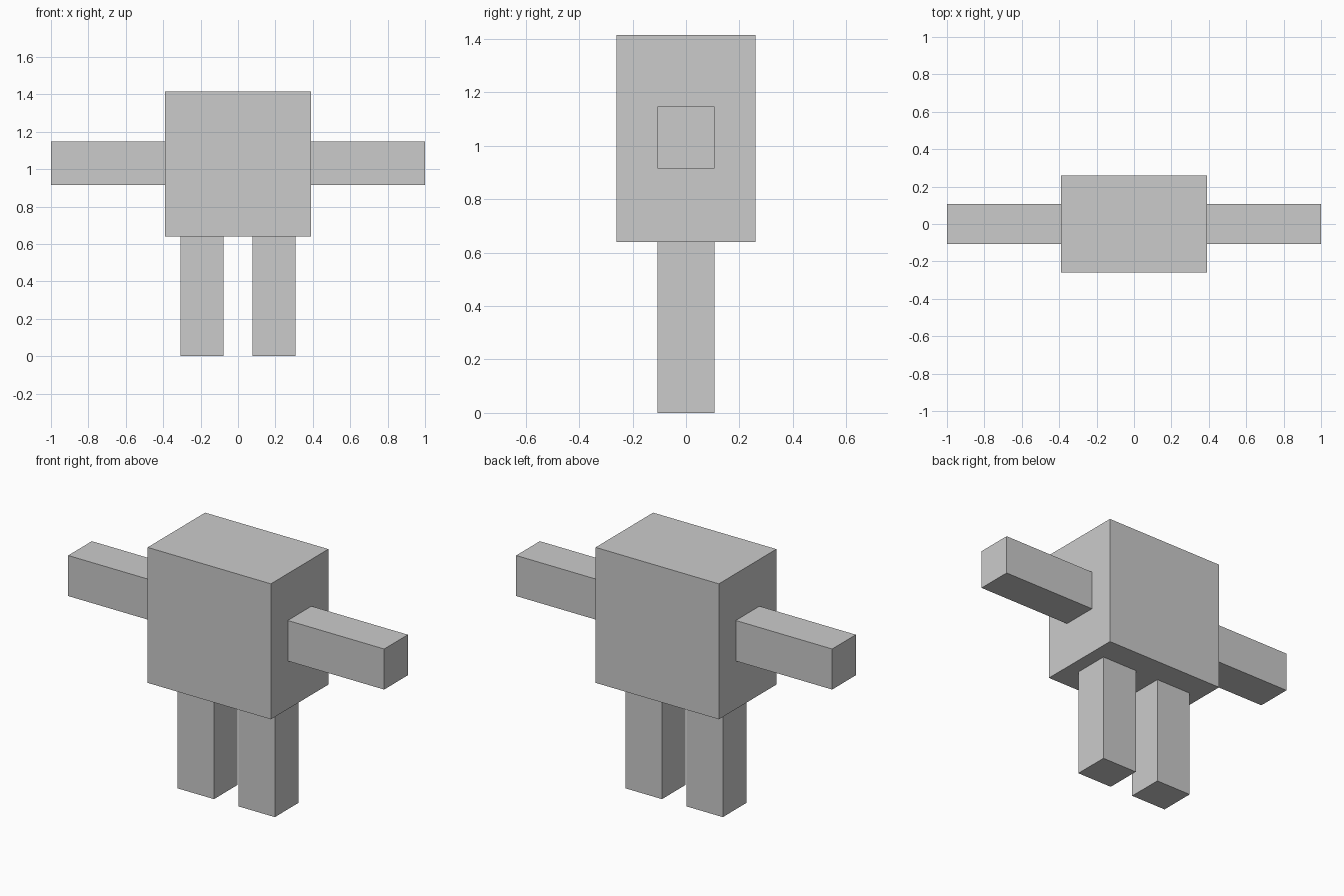
import bpy

if "Cube" in bpy.data.objects:
    bpy.data.objects.remove(bpy.data.objects["Cube"])

# One plain grey for the whole figure
grey = bpy.data.materials.new("plain_grey")
grey.diffuse_color = (0.6, 0.6, 0.6, 1.0)
grey.use_nodes = True
grey.node_tree.nodes["Principled BSDF"].inputs["Base Color"].default_value = grey.diffuse_color


def box(name, low, high):
    """Flat-faced box spanning two opposite corners."""
    centre = [(a + b) / 2 for a, b in zip(low, high)]
    size = [b - a for a, b in zip(low, high)]
    bpy.ops.mesh.primitive_cube_add(size=1, location=centre)
    part = bpy.context.object
    part.name = name
    part.scale = size
    bpy.ops.object.transform_apply(location=False, rotation=False, scale=True)
    part.data.materials.append(grey)
    return part


# Block body
box("body", (-0.39, -0.26, 0.64), (0.39, 0.26, 1.415))

# Arms and legs, one pair per side
for side, s in (("left", -1), ("right", 1)):
    for limb, x0, x1, z0, z1 in (("arm", 0.39, 1.0, 0.915, 1.147),
                                 ("leg", 0.077, 0.308, 0.0, 0.64)):
        xa, xb = sorted((s * x0, s * x1))
        box(f"{side}_{limb}", (xa, -0.107, z0), (xb, 0.107, z1))
